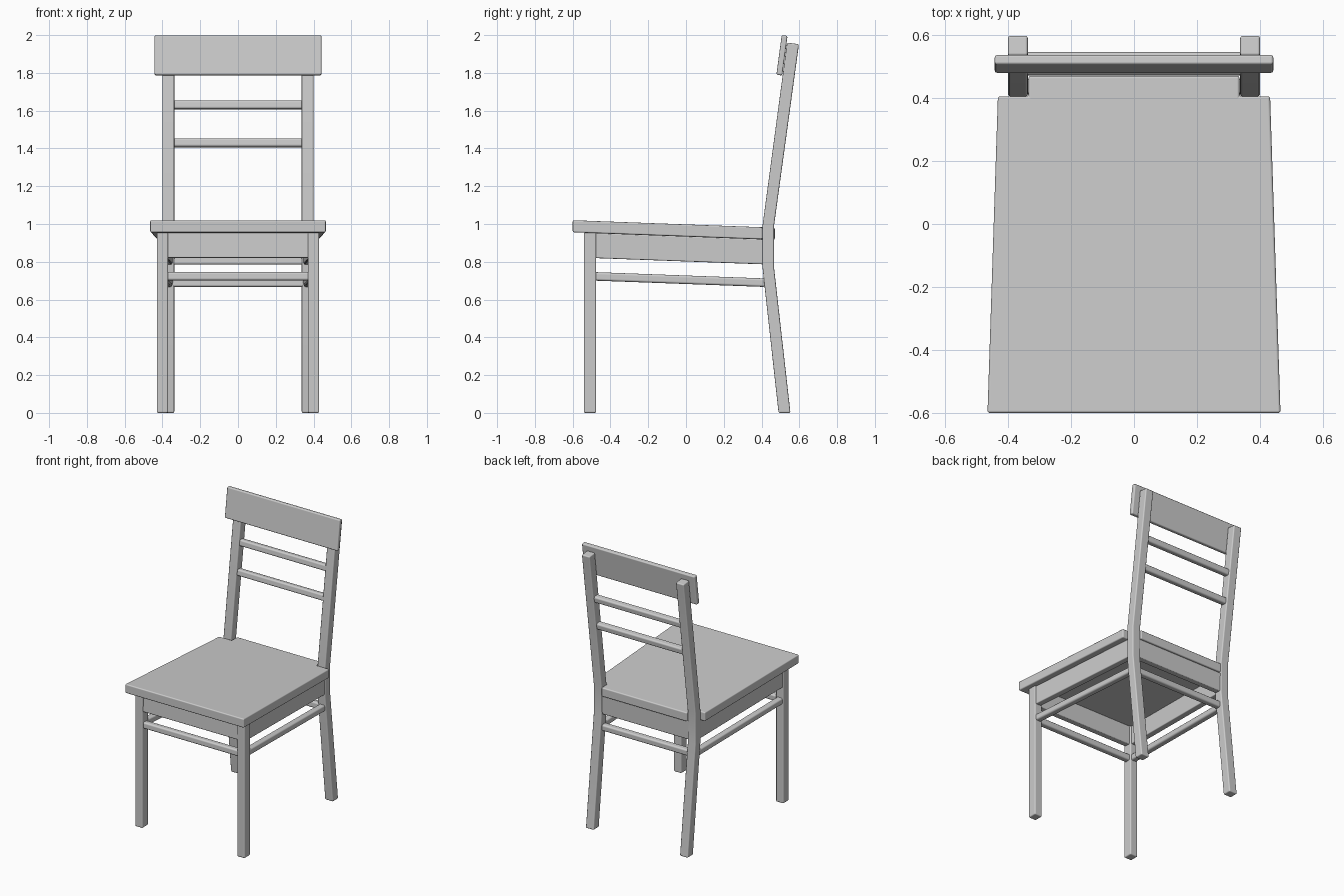
import bpy
from mathutils import Vector

if "Cube" in bpy.data.objects:
    bpy.data.objects.remove(bpy.data.objects["Cube"])


def finish(name, verts, faces, bevel):
    mesh = bpy.data.meshes.new(name)
    mesh.from_pydata(verts, [], faces)
    obj = bpy.data.objects.new(name, mesh)
    bpy.context.collection.objects.link(obj)
    # consistent outward normals
    import bmesh
    bm = bmesh.new()
    bm.from_mesh(mesh)
    bmesh.ops.recalc_face_normals(bm, faces=bm.faces)
    bm.to_mesh(mesh)
    bm.free()
    mesh.polygons.foreach_set("use_smooth", [True] * len(mesh.polygons))
    mod = obj.modifiers.new("Rounded edges", 'BEVEL')
    mod.width, mod.segments = bevel, 3
    mod.limit_method, mod.angle_limit = 'ANGLE', 0.6
    mod.harden_normals = True
    return obj


def loft(name, ring_a, ring_b, bevel=0.006):
    """Solid between two matching outlines."""
    n = len(ring_a)
    faces = [tuple(range(n)), tuple(range(n, 2 * n))]
    faces += [(i, (i + 1) % n, n + (i + 1) % n, n + i) for i in range(n)]
    return finish(name, [tuple(v) for v in ring_a + ring_b], faces, bevel)


def beam(name, a, b, width, height, up=(0, 0, 1), bevel=0.006):
    """Rectangular bar from a to b."""
    a, b, up = Vector(a), Vector(b), Vector(up)
    side = (b - a).cross(up).normalized()
    top = side.cross(b - a).normalized()
    corners = [side * (u * width / 2) + top * (v * height / 2)
               for u, v in ((-1, -1), (1, -1), (1, 1), (-1, 1))]
    return loft(name, [a + c for c in corners], [b + c for c in corners], bevel)


def slope(y):
    """Height drop of the seat towards the back."""
    return -0.037 * (y + 0.6)


# Seat: tapered, with notches for the back posts
half = [(0.465, -0.6), (0.432, 0.405), (0.335, 0.405), (0.335, 0.47)]
outline = half + [(-x, y) for x, y in reversed(half)]
loft("seat", [(x, y, 0.956 + slope(y)) for x, y in outline],
     [(x, y, 1.02 + slope(y)) for x, y in outline], 0.008)

# Legs and side rails
post = [(0.49, 0), (0.405, 0.77), (0.405, 0.99), (0.535, 1.96),
        (0.598, 1.952), (0.466, 0.99), (0.466, 0.77), (0.553, 0)]
for s, side in ((-1, "left"), (1, "right")):
    beam("front_leg_" + side, (s * 0.4, -0.508, 0), (s * 0.4, -0.508, 0.955),
         0.06, 0.065, (0, 1, 0), 0.008)
    loft("back_post_" + side, [(s * 0.337, y, z) for y, z in post],
         [(s * 0.4, y, z) for y, z in post], 0.008)
    for part, z, w, h in (("apron", 0.89, 0.045, 0.132),
                          ("stretcher", 0.727, 0.045, 0.045)):
        beam(f"side_{part}_{side}", (s * 0.4, -0.49, z + slope(-0.49)),
             (s * 0.37, 0.42, z + slope(0.42)), w, h,
             bevel=0.012 if part == "stretcher" else 0.006)

# Front and back rails
seat_up = (0, 0.037, 1)
for end, x, y in (("front", 0.385, -0.508), ("back", 0.35, 0.435)):
    beam(end + "_apron", (-x, y, 0.89 + slope(y)), (x, y, 0.89 + slope(y)),
         0.045, 0.132, seat_up)
    beam(end + "_stretcher", (-x, y, 0.727 + slope(y)), (x, y, 0.727 + slope(y)),
         0.045, 0.045, seat_up, 0.012)

# Backrest slats and top board, leaning with the posts
lean = (0, 0.134, 1)
for i, (y, z) in enumerate(((0.495, 1.43), (0.522, 1.63))):
    beam(f"back_slat_{i + 1}", (-0.35, y, z), (0.35, y, z), 0.045, 0.045, lean, 0.012)
beam("top_board", (-0.442, 0.508, 1.893), (0.442, 0.508, 1.893), 0.031, 0.212, lean, 0.008)
